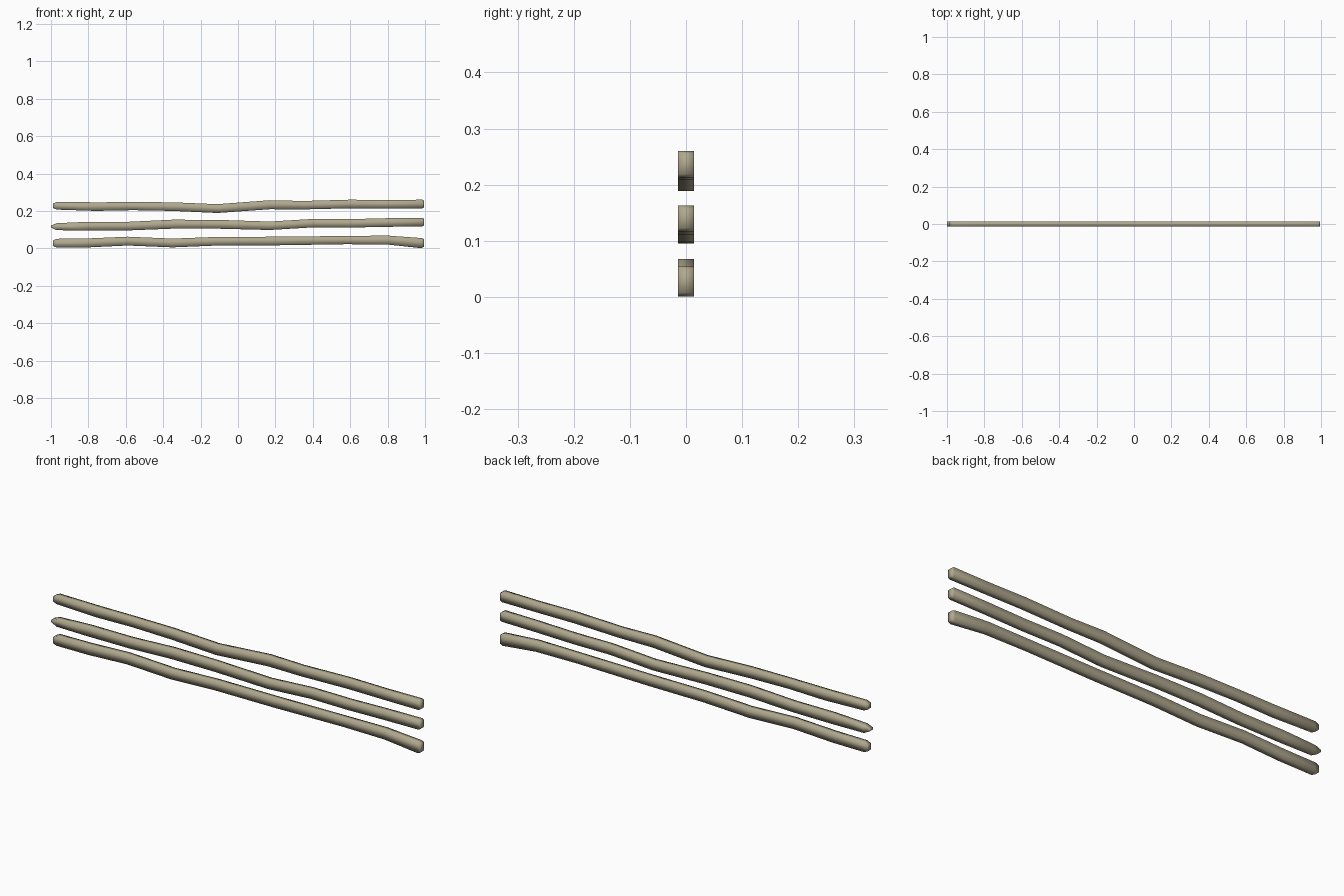
import bpy, bmesh

wood = bpy.data.materials.new("weathered_wood")
wood.diffuse_color = (0.43, 0.39, 0.27, 1)

HALF_Y = 0.014

# Stations along each rail: (x, bottom z, top z), chamfered at both ends
rails = {
    "lower_rail": [(-0.99, 0.012, 0.041), (-0.97, 0.004, 0.051), (-0.8, 0.005, 0.053),
                   (-0.59, 0.015, 0.062), (-0.35, 0.005, 0.052), (-0.11, 0.015, 0.061),
                   (0.2, 0.016, 0.062), (0.58, 0.022, 0.066), (0.8, 0.020, 0.068),
                   (0.98, 0.001, 0.055), (0.995, 0.008, 0.050)],
    "middle_rail": [(-1.0, 0.112, 0.122), (-0.97, 0.097, 0.134), (-0.8, 0.095, 0.142),
                    (-0.58, 0.096, 0.142), (-0.35, 0.105, 0.153), (-0.11, 0.105, 0.152),
                    (0.17, 0.098, 0.143), (0.4, 0.112, 0.157), (0.6, 0.111, 0.156),
                    (0.8, 0.115, 0.161), (0.985, 0.117, 0.163), (0.995, 0.123, 0.157)],
    "upper_rail": [(-0.99, 0.216, 0.239), (-0.97, 0.207, 0.248), (-0.76, 0.200, 0.246),
                   (-0.56, 0.204, 0.247), (-0.35, 0.200, 0.246), (-0.11, 0.189, 0.236),
                   (0.17, 0.209, 0.257), (0.35, 0.208, 0.253), (0.6, 0.214, 0.260),
                   (0.8, 0.213, 0.258), (0.985, 0.213, 0.260), (0.995, 0.219, 0.255)],
}


def make_rail(name, stations):
    bm = bmesh.new()
    # One rectangular ring per station
    rings = [[bm.verts.new((x, y, z)) for y, z in
              ((-HALF_Y, lo), (HALF_Y, lo), (HALF_Y, hi), (-HALF_Y, hi))]
             for x, lo, hi in stations]
    for a, b in zip(rings, rings[1:]):
        for i in range(4):
            j = (i + 1) % 4
            bm.faces.new((a[i], a[j], b[j], b[i]))
    # End caps
    bm.faces.new(rings[0])
    bm.faces.new(rings[-1])
    bmesh.ops.recalc_face_normals(bm, faces=bm.faces[:])
    for f in bm.faces:
        f.smooth = True
    mesh = bpy.data.meshes.new(name)
    bm.to_mesh(mesh)
    bm.free()
    mesh.materials.append(wood)
    obj = bpy.data.objects.new(name, mesh)
    bpy.context.collection.objects.link(obj)


for rail_name, pts in rails.items():
    make_rail(rail_name, pts)
